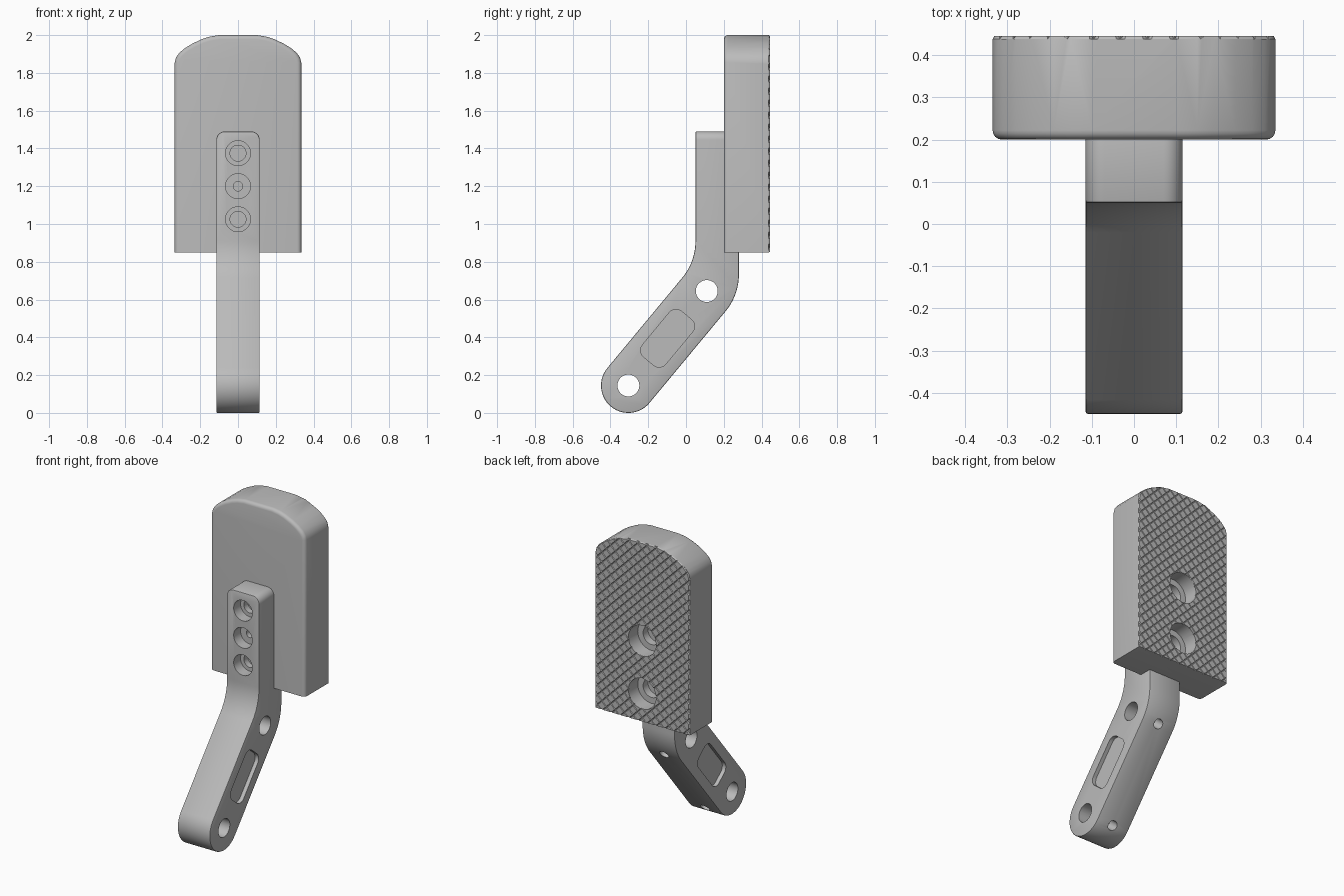
import bpy, bmesh
from math import sin, cos, pi, atan2, tan
from mathutils import Vector, Matrix

if "Cube" in bpy.data.objects:
    bpy.data.objects.remove(bpy.data.objects["Cube"])

grey = bpy.data.materials.new("plain grey")
grey.use_nodes = True
tone = (0.5, 0.5, 0.5, 1)
grey.diffuse_color = tone
grey.node_tree.nodes["Principled BSDF"].inputs["Base Color"].default_value = tone


def make(name, bm):
    bmesh.ops.recalc_face_normals(bm, faces=bm.faces[:])
    mesh = bpy.data.meshes.new(name)
    bm.to_mesh(mesh)
    bm.free()
    mesh.materials.append(grey)
    ob = bpy.data.objects.new(name, mesh)
    bpy.context.collection.objects.link(ob)
    return ob


def prism(points, offset):
    """Closed solid from a planar outline swept along offset."""
    bm = bmesh.new()
    face = bm.faces.new([bm.verts.new(p) for p in points])
    swept = bmesh.ops.extrude_face_region(bm, geom=[face])["geom"]
    bmesh.ops.translate(bm, vec=offset, verts=[v for v in swept if isinstance(v, bmesh.types.BMVert)])
    bmesh.ops.recalc_face_normals(bm, faces=bm.faces[:])
    return bm


def arc(cx, cy, r, a0, a1, n=12):
    return [(cx + r * cos(a0 + (a1 - a0) * i / n), cy + r * sin(a0 + (a1 - a0) * i / n)) for i in range(n + 1)]


def drill(start, end, r):
    start, end = Vector(start), Vector(end)
    bm = bmesh.new()
    turn = (end - start).to_track_quat('Z', 'Y').to_matrix().to_4x4()
    bmesh.ops.create_cone(bm, cap_ends=True, segments=40, radius1=r, radius2=r,
                          depth=(end - start).length, matrix=Matrix.Translation((start + end) / 2) @ turn)
    return make("cutter", bm)


def carve(ob, cutters):
    """Subtract the cutters, bake the result and discard them."""
    for c in cutters:
        c.hide_render = True
        mod = ob.modifiers.new("cut", 'BOOLEAN')
        mod.object, mod.operation, mod.solver = c, 'DIFFERENCE', 'EXACT'
    bpy.context.view_layer.update()
    graph = bpy.context.evaluated_depsgraph_get()
    mesh = bpy.data.meshes.new_from_object(ob.evaluated_get(graph))
    ob.modifiers.clear()
    ob.data = mesh
    for c in cutters:
        bpy.data.objects.remove(c)


# Arm side profile in (y, z): round foot, slanted shank, filleted bend
low, high = Vector((-0.305, 0.145)), Vector((0.11, 0.645))
along = (high - low).normalized()
across = Vector((along.y, -along.x))
slant = atan2(along.y, along.x)
half = 0.145
front, back, top, reach = 0.05, 0.28, 1.49, 0.11
bend_r = reach / tan((pi / 2 - slant) / 2)


def corner(y, side):
    base = low + across * half * side
    return base.y + along.y * (y - base.x) / along.x


zb, zf = corner(back, 1), corner(front, -1)
profile = arc(low.x, low.y, half, slant + pi / 2, slant + 3 * pi / 2, 28)
profile += arc(back - bend_r, zb + reach, bend_r, slant - pi / 2, 0)
profile += [(back, top), (front, top)]
profile += arc(front - bend_r, zf + reach, bend_r, 0, slant - pi / 2)
bm = prism([(-0.115, y, z) for y, z in profile], (0.23, 0, 0))
tips = [e for e in bm.edges if all(abs(v.co.z - top) < 1e-4 for v in e.verts)
        and abs(e.verts[0].co.x - e.verts[1].co.x) < 1e-4]
bmesh.ops.bevel(bm, geom=tips, offset=0.045, segments=8, profile=0.5, affect='EDGES')
arm = make("arm", bm)
soft = arm.modifiers.new("soft edges", 'BEVEL')
soft.width, soft.segments, soft.limit_method, soft.angle_limit = 0.006, 2, 'ANGLE', 0.8

# Pivot bores, and set screw holes running into them from the rear
cuts = []
for p in (low, high):
    q = p + across * 0.3
    cuts += [drill((-0.2, *p), (0.2, *p), 0.058), drill((0, *p), (0, *q), 0.03)]

# Shallow rounded pocket on both flanks
mid = (low + high) / 2
pocket = []
for i, (u, w) in enumerate([(1, 1), (-1, 1), (-1, -1), (1, -1)]):
    for a, b in arc(0.11 * u, 0.033 * w, 0.047, i * pi / 2, (i + 1) * pi / 2, 8):
        pocket.append(mid + along * a + across * b)
for side in (-1, 1):
    cuts.append(make("cutter", prism([(side * 0.09, *p) for p in pocket], (side * 0.06, 0, 0))))

# Three stepped screw holes in the front of the arm
for z, r, deep in ((1.025, 0.042, 0.16), (1.2, 0.025, 0.18), (1.375, 0.042, 0.16)):
    cuts += [drill((0, 0, z), (0, 0.12, z), 0.066), drill((0, 0.1, z), (0, deep, z), r)]
carve(arm, cuts)

# Pad: crowned outline, rounded around the front except along the bottom
half_crown = [(0.335, 0.85), (0.335, 1.855), (0.328, 1.882), (0.31, 1.907), (0.28, 1.932),
              (0.24, 1.956), (0.19, 1.979), (0.15, 1.992), (0.1, 2.0)]
outline = half_crown + [(-x, z) for x, z in reversed(half_crown)]
bm = prism([(x, 0.2, z) for x, z in outline], (0, 0.238, 0))
rim = [e for e in bm.edges if all(v.co.y < 0.21 for v in e.verts)
       and not all(v.co.z < 0.86 for v in e.verts)]
bmesh.ops.bevel(bm, geom=rim, offset=0.022, segments=4, profile=0.5, affect='EDGES')

# Diamond grip: score the back face both ways, then raise each cell
def back_faces():
    return [f for f in bm.faces if all(v.co.y > 0.437 for v in f.verts)]


pitch = 0.045
for lean in (-1, 1):
    normal = Vector((lean, 0, 1)).normalized()
    for i in range(-22, 23):
        faces = back_faces()
        geom = set(faces)
        for f in faces:
            geom.update(f.edges, f.verts)
        bmesh.ops.bisect_plane(bm, geom=list(geom), dist=1e-5, plane_no=normal,
                               plane_co=Vector((0, 0, 1.43)) + normal * pitch * (i + 0.3))
cells = [f for f in back_faces() if f.calc_area() > 0.0004]
bmesh.ops.recalc_face_normals(bm, faces=bm.faces[:])
bmesh.ops.inset_individual(bm, faces=cells, thickness=0.005, depth=0.007)
pad = make("pad", bm)

# Counterbored mounting holes in the back of the pad
cuts = []
for z in (1.03, 1.37):
    cuts += [drill((0, 0.5, z), (0, 0.35, z), 0.098), drill((0, 0.4, z), (0, 0.3, z), 0.06)]
carve(pad, cuts)

# Smooth the curved surfaces while keeping edges crisp
for ob in (arm, pad):
    bpy.ops.object.select_all(action='DESELECT')
    ob.select_set(True)
    bpy.context.view_layer.objects.active = ob
    bpy.ops.object.shade_smooth_by_angle(angle=0.5)
